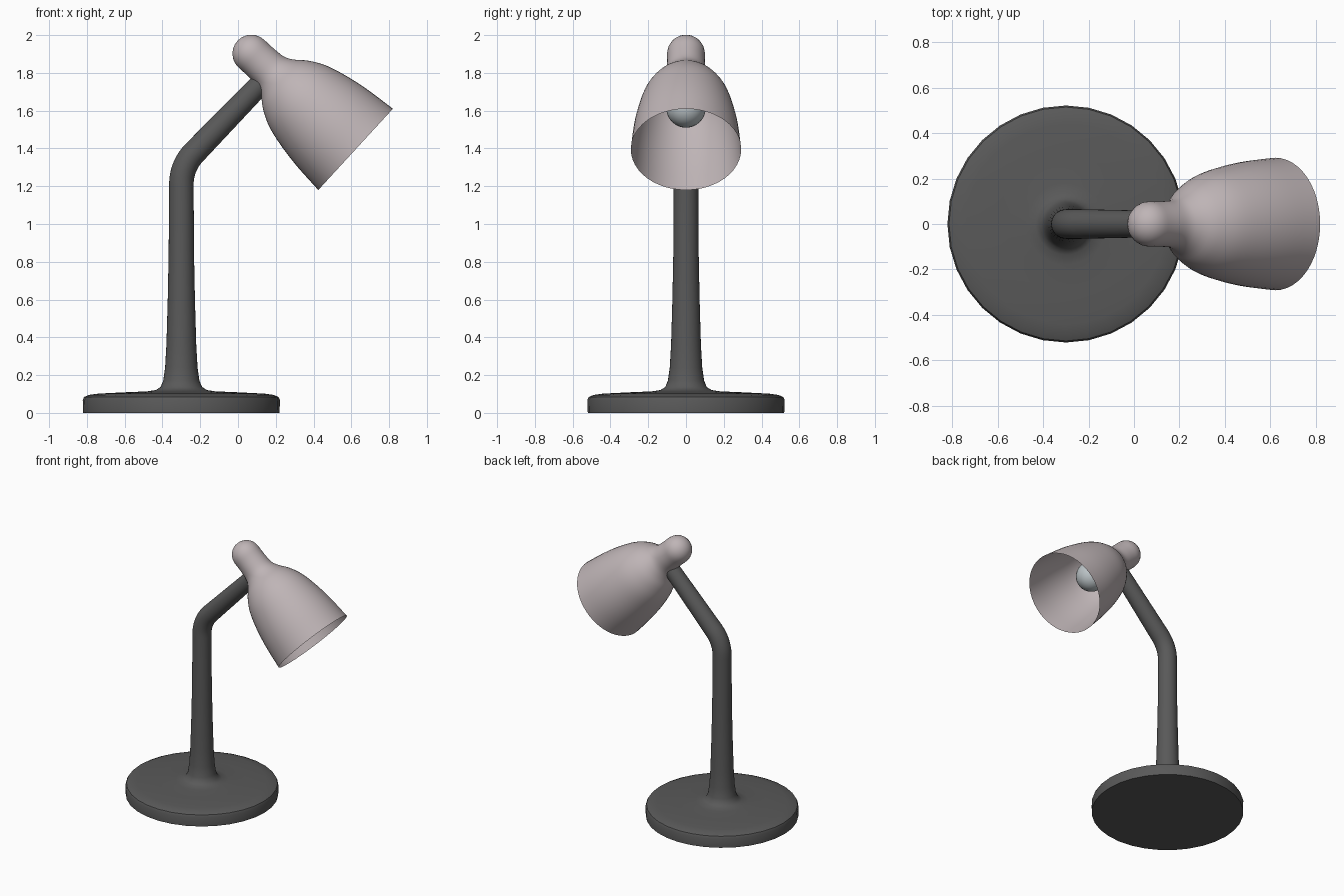
import bpy, bmesh, math
from mathutils import Vector

if "Cube" in bpy.data.objects:
    bpy.data.objects.remove(bpy.data.objects["Cube"])


def loft(name, rings, color, sides=32):
    """Skin circular rings (x, z, tilt, radius); tilt is from +z towards +x, radius 0 is a pole."""
    bm = bmesh.new()
    loops = []
    for x, z, tilt, r in rings:
        c = Vector((x, 0, z))
        u = Vector((math.cos(tilt), 0, -math.sin(tilt)))
        n = 1 if r == 0 else sides
        loops.append([bm.verts.new(c + r * (math.cos(a) * u + math.sin(a) * Vector((0, 1, 0))))
                      for a in (2 * math.pi * i / sides for i in range(n))])
    for a, b in zip(loops, loops[1:]):
        for i in range(sides):
            j = (i + 1) % sides
            quad = [a[i % len(a)], a[j % len(a)], b[j % len(b)], b[i % len(b)]]
            bm.faces.new(list(dict.fromkeys(quad)))
    bmesh.ops.recalc_face_normals(bm, faces=bm.faces)
    mesh = bpy.data.meshes.new(name)
    bm.to_mesh(mesh)
    bm.free()
    obj = bpy.data.objects.new(name, mesh)
    bpy.context.collection.objects.link(obj)
    mat = bpy.data.materials.new(name + "_colour")
    mat.diffuse_color = (*color, 1)
    mat.use_nodes = True
    mat.node_tree.nodes["Principled BSDF"].inputs["Base Color"].default_value = mat.diffuse_color
    mesh.materials.append(mat)
    bpy.ops.object.select_all(action='DESELECT')
    obj.select_set(True)
    bpy.context.view_layer.objects.active = obj
    bpy.ops.object.shade_smooth_by_angle(angle=math.radians(40))
    return obj


def catmull(points, steps):
    """Smooth a list of 2D profile points."""
    p = [Vector(q) for q in points]
    p = [2 * p[0] - p[1]] + p + [2 * p[-1] - p[-2]]
    out = []
    for a, b, c, d in zip(p, p[1:], p[2:], p[3:]):
        for k in range(steps):
            t = k / steps
            out.append(0.5 * (2 * b + (c - a) * t + (2 * a - 5 * b + 4 * c - d) * t ** 2
                              + (3 * b - a - 3 * c + d) * t ** 3))
    return out + [p[-2]]


# Base flaring into the stem, then a bend and a slanted arm
STEM_X = -0.30
base = [(0, 0), (0.52, 0), (0.522, 0.068), (0.515, 0.084), (0.49, 0.095), (0.44, 0.102),
        (0.30, 0.109), (0.18, 0.114), (0.135, 0.121), (0.11, 0.137), (0.096, 0.17),
        (0.086, 0.24), (0.079, 0.36), (0.072, 0.6), (0.067, 0.85), (0.065, 1.2)]
rings = [(STEM_X, z, 0, r) for r, z in base]
bend_r, bend_a = 0.24, math.radians(44)
for k in range(1, 9):
    a = bend_a * k / 8
    rings.append((STEM_X + bend_r * (1 - math.cos(a)), 1.21 + bend_r * math.sin(a), a, 0.065))
x, z = rings[-1][:2]
length = 0.53
for t, r in ((0.5, 0.061), (1, 0.057), (1, 0)):
    rings.append((x + length * t * math.sin(bend_a), z + length * t * math.cos(bend_a), bend_a, r))
loft("base_and_arm", rings, (0.10, 0.10, 0.10))

# Lamp head axis: distances are measured back from the rim centre
RIM = Vector((0.6225, 1.395))
BACK = Vector((-0.736, 0.676))
TILT = math.atan2(BACK.x, BACK.y)


def on_axis(profile):
    return [(*(RIM + BACK * s), TILT, max(r, 0)) for s, r in profile]


def dome(s, r, start, end, steps):
    """Arc of a sphere profile from start to end degrees off the equator."""
    angles = [math.radians(start + (end - start) * k / steps) for k in range(steps + 1)]
    return [(s + r * math.sin(a), 0 if abs(a) > 1.57 else r * math.cos(a)) for a in angles]


# Open bell shade with a domed neck
bell = catmull([(0, 0.292), (0.166, 0.276), (0.30, 0.253), (0.414, 0.222), (0.50, 0.178),
                (0.56, 0.131), (0.61, 0.106), (0.68, 0.100), (0.75, 0.100)], 4)
shade = loft("shade", on_axis([tuple(p) for p in bell] + dome(0.75, 0.1, 15, 90, 5)),
             (0.52, 0.46, 0.47), 48)
# the open shell needs its normals to face outward
bm = bmesh.new()
bm.from_mesh(shade.data)
bm.faces.ensure_lookup_table()
f = bm.faces[0]
mid = f.calc_center_median()
if f.normal.dot(mid - Vector((RIM.x, 0, RIM.y))) < 0:
    bmesh.ops.reverse_faces(bm, faces=bm.faces)
bm.to_mesh(shade.data)
bm.free()

# Bulb with its neck running up into the shade
bulb = dome(0.325, 0.105, -90, 40, 10) + [(0.44, 0.06), (0.50, 0.05), (0.62, 0.05), (0.62, 0)]
loft("bulb", on_axis(bulb), (0.50, 0.55, 0.57))
